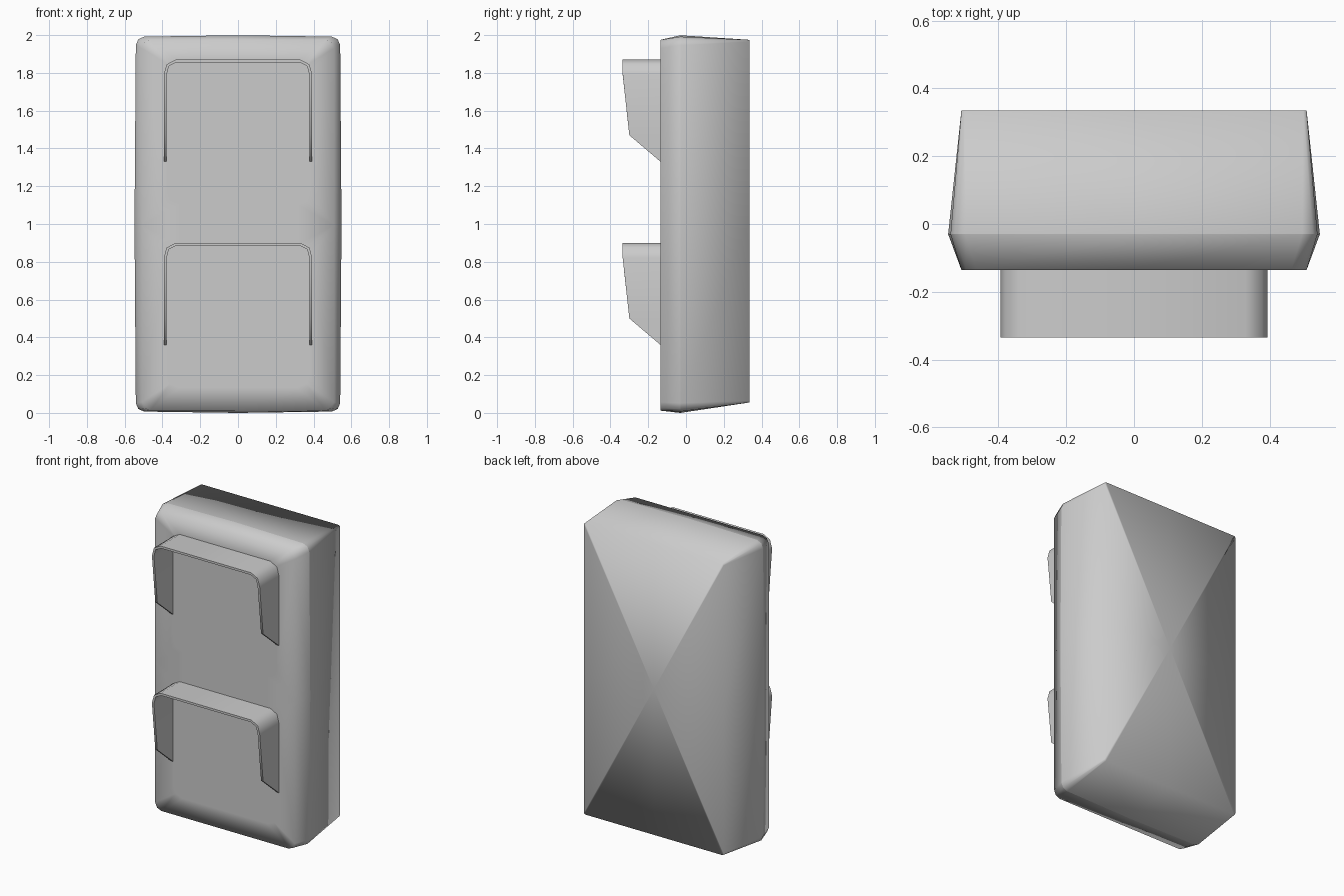
import bpy, bmesh

cube = bpy.data.objects.get("Cube")
if cube:
    bpy.data.objects.remove(cube, do_unlink=True)

grey = bpy.data.materials.new("light_grey")
grey.use_nodes = True
grey.diffuse_color = (0.6, 0.6, 0.6, 1)
grey.node_tree.nodes["Principled BSDF"].inputs["Base Color"].default_value = (0.6, 0.6, 0.6, 1)

FRONT, SEAM, BACK = -0.135, -0.03, 0.335
PITCH = 0.97  # height between the two signal sections


def finish(bm, name, smooth=True):
    mesh = bpy.data.meshes.new(name)
    bm.to_mesh(mesh)
    bm.free()
    mesh.materials.append(grey)
    for p in mesh.polygons:
        p.use_smooth = smooth
    obj = bpy.data.objects.new(name, mesh)
    bpy.context.collection.objects.link(obj)
    return obj


def ring(bm, y, w, z0, z1, cut, bulge=0.0):
    """Rectangle with cut corners and slightly bowed sides."""
    mid = (z0 + z1) / 2
    k = cut * 0.3
    corner = [(w, z1 - cut), (w - k, z1 - k), (w - cut, z1)]
    right_top = [(w + bulge, mid)] + corner
    left_top = [(0, z1 + bulge)] + [(-x, z) for x, z in reversed(corner)]
    right_low = [(x, z0 + z1 - z) for x, z in reversed(corner)]
    left_low = [(-x, z0 + z1 - z) for x, z in corner]
    pts = right_top + left_top + [(-w - bulge, mid)] + left_low + [(0, z0 - bulge)] + right_low
    return [bm.verts.new((x, y, z)) for x, z in pts]


def bridge(bm, a, b):
    for i in range(len(a)):
        j = (i + 1) % len(a)
        bm.faces.new((a[i], a[j], b[j], b[i]))


def loop_edges(bm, verts):
    return [bm.edges.new((v, verts[i - 1])) if not bm.edges.get((v, verts[i - 1]))
            else bm.edges.get((v, verts[i - 1])) for i, v in enumerate(verts)]


def lens_points(dz):
    half = [(0.375, 1.17), (0.36, 1.125), (0.31, 1.105)]
    top = [(0.31, 1.86), (0.36, 1.84), (0.375, 1.795)]
    side = top + half
    return [(x, z + dz) for x, z in side + [(-x, z) for x, z in reversed(side)]]


# rear housing, tapering to a square-cornered back
bm = bmesh.new()
seam = ring(bm, SEAM, 0.541, 0.007, 1.992, 0.045, 0.007)
back = ring(bm, BACK, 0.509, 0.055, 1.975, 0.01)
bridge(bm, seam, back)
cap = bm.faces.new(back)
bmesh.ops.poke(bm, faces=[cap])
bmesh.ops.recalc_face_normals(bm, faces=bm.faces)
finish(bm, "rear_housing")

# front door frame with two openings
bm = bmesh.new()
seam = ring(bm, SEAM, 0.541, 0.007, 1.992, 0.045, 0.007)
rim = ring(bm, FRONT, 0.509, 0.012, 1.975, 0.045)
bridge(bm, seam, rim)
edges = loop_edges(bm, rim)
for dz in (0, -PITCH):
    hole = [bm.verts.new((x, FRONT, z)) for x, z in lens_points(dz)]
    edges += loop_edges(bm, hole)
bmesh.ops.triangle_fill(bm, edges=edges, use_beauty=True)
bmesh.ops.recalc_face_normals(bm, faces=bm.faces)
finish(bm, "front_door")

# hood outline: x, z and how far forward the edge reaches
side = [(0.393, 1.33, FRONT), (0.393, 1.47, -0.3), (0.393, 1.79, -0.335),
        (0.378, 1.845, -0.335), (0.33, 1.87, -0.335)]
outline = side + [(-x, z, y) for x, z, y in reversed(side)]

for name, dz in (("upper", 0), ("lower", -PITCH)):
    # flat lens
    bm = bmesh.new()
    bm.faces.new([bm.verts.new((x, FRONT, z)) for x, z in lens_points(dz)])
    bmesh.ops.recalc_face_normals(bm, faces=bm.faces)
    if bm.faces[:][0].normal.y > 0:
        bmesh.ops.reverse_faces(bm, faces=bm.faces[:])
    finish(bm, name + "_lens", smooth=False)

    # cutaway hood
    bm = bmesh.new()
    base = [bm.verts.new((x, FRONT, z + dz)) for x, z, y in outline]
    tip = [b if y == FRONT else bm.verts.new((x, y, z + dz))
           for b, (x, z, y) in zip(base, outline)]
    for i in range(len(base) - 1):
        quad = (base[i], base[i + 1], tip[i + 1], tip[i])
        bm.faces.new(list(dict.fromkeys(quad)))
    hood = finish(bm, name + "_hood")
    shell = hood.modifiers.new("shell", 'SOLIDIFY')
    shell.thickness = 0.015
    shell.offset = -1
    bpy.ops.object.select_all(action='DESELECT')
    hood.select_set(True)
    bpy.context.view_layer.objects.active = hood
    bpy.ops.object.modifier_apply(modifier="shell")
    bpy.ops.object.shade_smooth_by_angle(angle=0.9)
